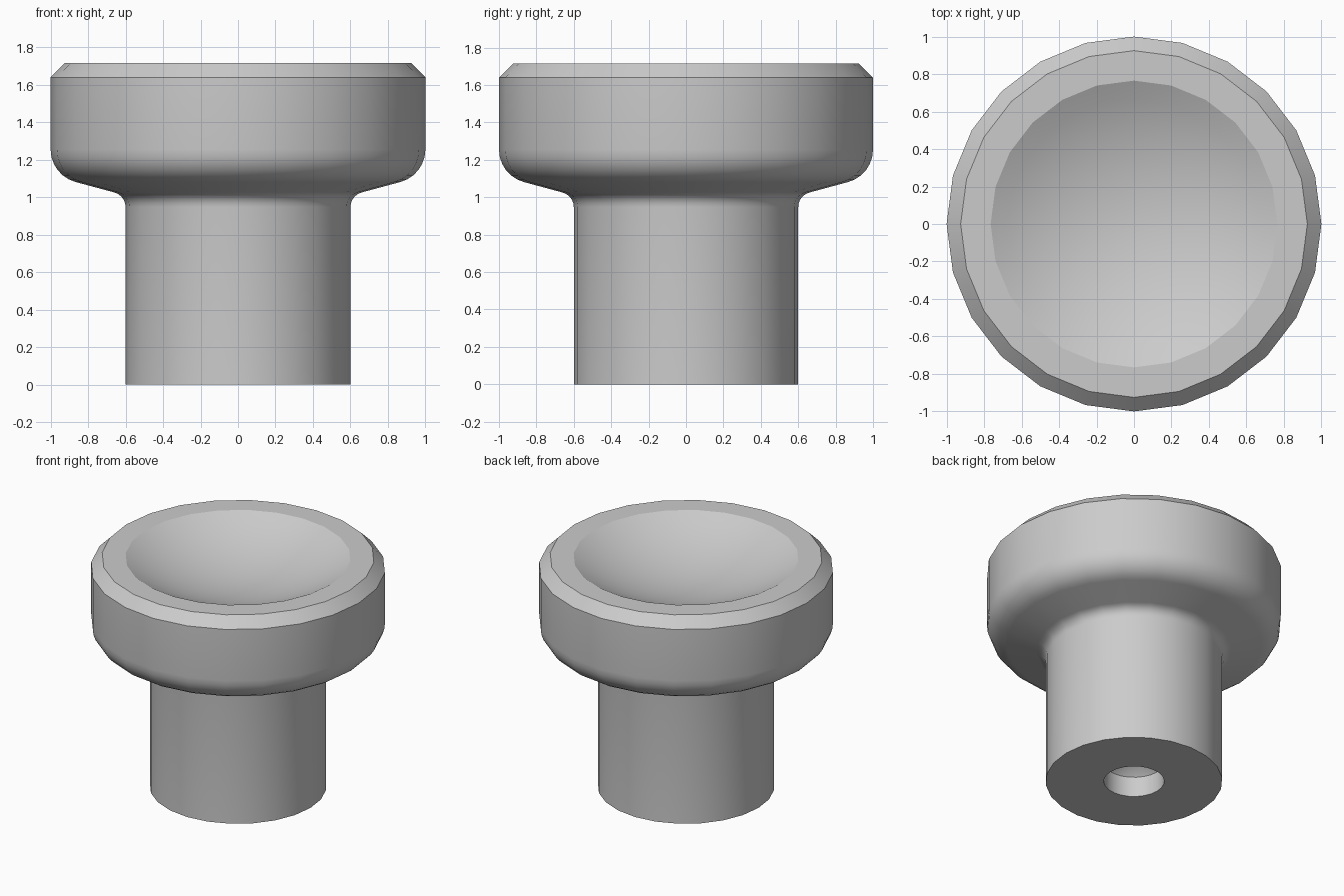
import bpy, bmesh
from math import cos, sin, pi, radians, sqrt

SIDES = 24

cube = bpy.data.objects.get("Cube")
if cube:
    bpy.data.objects.remove(cube, do_unlink=True)


def arc(cx, cz, radius, start, end, steps):
    """Points on a circular arc in the radius/height plane, angles in degrees."""
    angles = [radians(start + (end - start) * i / steps) for i in range(steps + 1)]
    return [(cx + radius * cos(a), cz + radius * sin(a)) for a in angles]


def lathe(name, profile, material):
    """Revolve a radius/height profile around z into a closed solid."""
    bm = bmesh.new()
    verts = [bm.verts.new((r, 0, z)) for r, z in profile]
    edges = [bm.edges.new(pair) for pair in zip(verts, verts[1:])]
    bmesh.ops.spin(bm, geom=verts + edges, cent=(0, 0, 0), axis=(0, 0, 1),
                   angle=2 * pi, steps=SIDES)
    bmesh.ops.remove_doubles(bm, verts=bm.verts, dist=0.0005)
    bmesh.ops.recalc_face_normals(bm, faces=bm.faces)
    mesh = bpy.data.meshes.new(name)
    bm.to_mesh(mesh)
    bm.free()
    mesh.materials.append(material)
    obj = bpy.data.objects.new(name, mesh)
    bpy.context.collection.objects.link(obj)
    bpy.ops.object.select_all(action='DESELECT')
    obj.select_set(True)
    bpy.context.view_layer.objects.active = obj
    bpy.ops.object.shade_smooth_by_angle(angle=radians(22))
    return obj


grey = bpy.data.materials.new("light grey")
grey.use_nodes = True
colour = (0.6, 0.6, 0.6, 1)
grey.diffuse_color = colour
grey.node_tree.nodes["Principled BSDF"].inputs["Base Color"].default_value = colour

# Blind hole with a conical end, then the flat foot of the stem
profile = [(0, 0.35), (0.205, 0.15), (0.205, 0), (0.6, 0)]
# Fillet from the stem into the sloping underside of the head
profile += arc(0.68, 0.948, 0.08, 180, 105, 5)
# Rounded lower edge of the head
profile += arc(0.82, 1.255, 0.18, -75, 0, 6)
# Head wall, chamfer and flat rim
top = 1.715
profile += [(1, 1.64), (0.925, top)]
# Shallow spherical dish
rim, depth = 0.765, 0.2
ball = (rim ** 2 + depth ** 2) / (2 * depth)
for i in range(9):
    r = rim * (1 - i / 8)
    profile.append((r, top - depth + ball - sqrt(ball ** 2 - r ** 2)))

lathe("knob", profile, grey)
